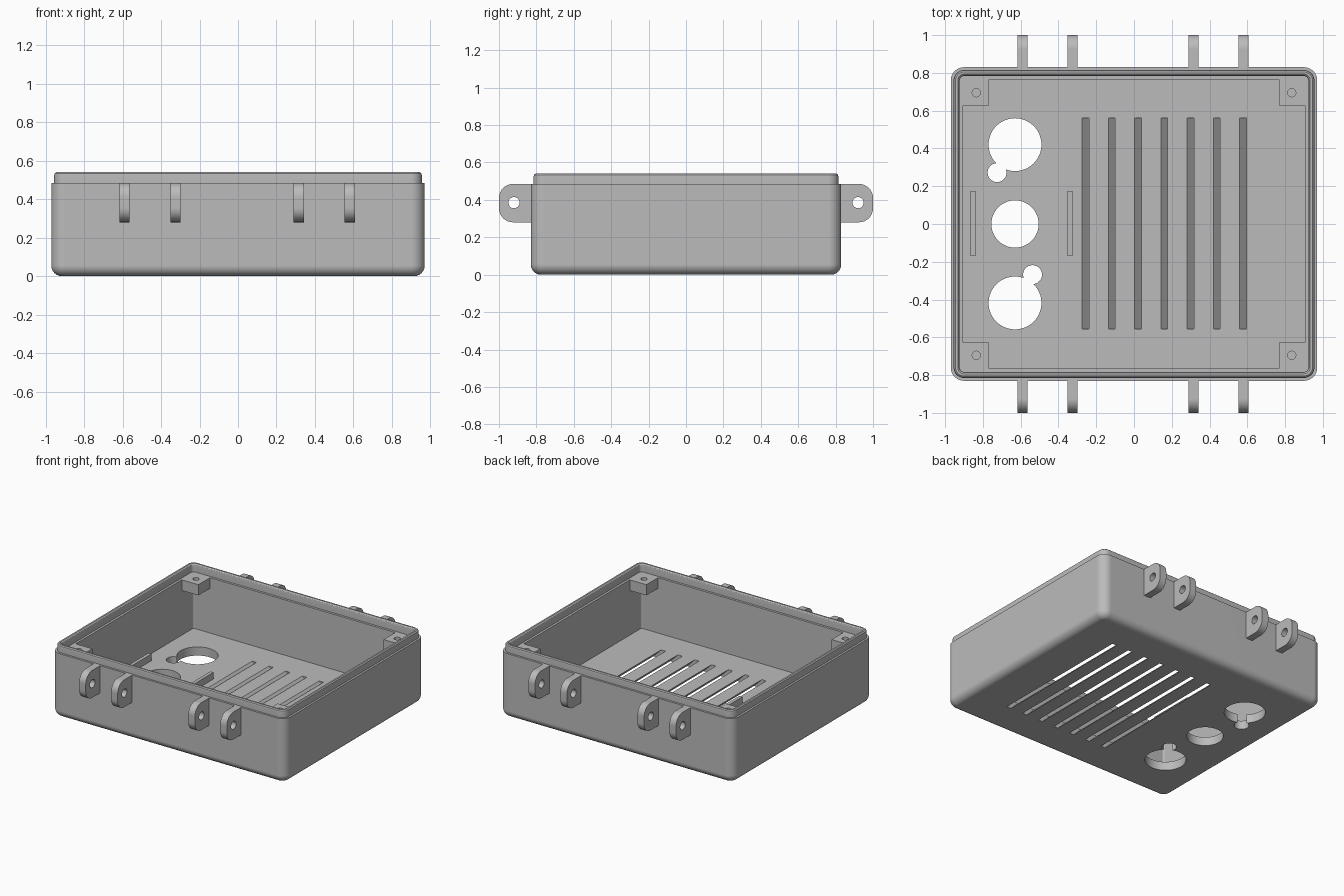
import bpy, bmesh, math

if "Cube" in bpy.data.objects:
    bpy.data.objects.remove(bpy.data.objects["Cube"])

grey = bpy.data.materials.new("light_grey")
grey.diffuse_color = (0.5, 0.5, 0.5, 1)
grey.use_nodes = True
grey.node_tree.nodes["Principled BSDF"].inputs["Base Color"].default_value = grey.diffuse_color


def make(name, bm):
    bmesh.ops.recalc_face_normals(bm, faces=bm.faces)
    me = bpy.data.meshes.new(name)
    bm.to_mesh(me)
    bm.free()
    ob = bpy.data.objects.new(name, me)
    bpy.context.collection.objects.link(ob)
    me.materials.append(grey)
    return ob


def loft(name, rings):
    """Closed skin through equal-length point rings, capped at both ends."""
    bm = bmesh.new()
    vs = [[bm.verts.new(p) for p in r] for r in rings]
    n = len(vs[0])
    for a, b in zip(vs, vs[1:]):
        for i in range(n):
            j = (i + 1) % n
            bm.faces.new((a[i], a[j], b[j], b[i]))
    bm.faces.new(vs[0])
    bm.faces.new(vs[-1])
    return make(name, bm)


def box(name, x0, x1, y0, y1, z0, z1):
    return loft(name, [[(x0, y0, z), (x1, y0, z), (x1, y1, z), (x0, y1, z)] for z in (z0, z1)])


def cylinder(name, centre, r, h, axis="Z", n=48):
    rings = []
    for d in (-h / 2, h / 2):
        ring = []
        for i in range(n):
            t = 2 * math.pi * i / n
            c, s = r * math.cos(t), r * math.sin(t)
            off = (c, s, d) if axis == "Z" else (d, c, s)
            ring.append([p + q for p, q in zip(centre, off)])
        rings.append(ring)
    return loft(name, rings)


def cut(ob, cutter):
    mod = ob.modifiers.new("cut", "BOOLEAN")
    mod.operation, mod.solver, mod.object = "DIFFERENCE", "EXACT", cutter
    bpy.context.view_layer.objects.active = ob
    bpy.ops.object.modifier_apply(modifier=mod.name)
    bpy.data.objects.remove(cutter)


def smooth(ob):
    bpy.ops.object.select_all(action="DESELECT")
    ob.select_set(True)
    bpy.context.view_layer.objects.active = ob
    bpy.ops.object.shade_smooth_by_angle(angle=math.radians(30))
    ob.modifiers.new("flat_caps", "WEIGHTED_NORMAL").keep_sharp = True


def rounded_rect(inset, z, n=8):
    """Case outline moved inwards by inset, at height z."""
    hx, hy, r = 0.97 - inset, 0.83 - inset, max(0.07 - inset, 0.012)
    pts = []
    for k, (sx, sy) in enumerate([(1, 1), (-1, 1), (-1, -1), (1, -1)]):
        for i in range(n + 1):
            t = math.pi / 2 * (k + i / n)
            pts.append((sx * (hx - r) + r * math.cos(t), sy * (hy - r) + r * math.sin(t), z))
    return pts


# Case shell: rounded base, step, rounded lip, ledge, cavity
FLOOR = 0.065
R = 0.055
section = []
for i in range(7):
    t = math.pi / 2 * i / 6
    section.append((R * (1 - math.sin(t)), R * (1 - math.cos(t))))
section += [(0, 0.485), (0.015, 0.485), (0.015, 0.525), (0.0175, 0.534), (0.025, 0.54),
            (0.037, 0.54), (0.044, 0.534), (0.047, 0.525), (0.047, 0.48),
            (0.064, 0.48), (0.064, FLOOR)]
case = loft("case_shell", [rounded_rect(d, z) for d, z in section])

# Round connector openings with small notches
for x, y, r in [(-0.63, 0.42, 0.14), (-0.725, 0.272, 0.05), (-0.63, 0, 0.125),
                (-0.63, -0.418, 0.14), (-0.537, -0.268, 0.05)]:
    cut(case, cylinder("hole_cutter", (x, y, 0.03), r, 0.2))

# Slanted ventilation slots
for i in range(7):
    xc, w = -0.257 + 0.139 * i, 0.018
    prof = []
    for z, sides in ((FLOOR + 0.04, (-w, w)), (-0.04, (w, -w))):
        prof += [(xc + FLOOR - z + s, z) for s in sides]
    cut(case, loft("slot_cutter", [[(x, y, z) for x, z in prof] for y in (-0.557, 0.56)]))
smooth(case)

# Corner screw blocks
for sx in (-1, 1):
    for sy in (-1, 1):
        xs = sorted((sx * 0.768, sx * 0.915))
        ys = sorted((sy * 0.628, sy * 0.775))
        block = box("screw_block", *xs, *ys, 0.40, 0.48)
        cut(block, cylinder("screw_cutter", (sx * 0.835, sy * 0.695, 0.46), 0.022, 0.2, n=24))
        smooth(block)

# Retaining ribs on the floor
for x in (-0.853, -0.338):
    box("floor_rib", x - 0.013, x + 0.013, -0.17, 0.175, FLOOR - 0.01, 0.115)

# Hinge lugs on front and back
for sy in (-1, 1):
    for x in (-0.59, -0.325, 0.315, 0.58):
        prof, r = [(0.80, 0.28)], 0.075
        for cz, start in ((0.28 + r, -90), (0.485 - r, 0)):
            for i in range(9):
                t = math.radians(start + 90 * i / 8)
                prof.append((1 - r + r * math.cos(t), cz + r * math.sin(t)))
        prof.append((0.80, 0.485))
        lug = loft("hinge_lug", [[(x + d, sy * y, z) for y, z in prof] for d in (-0.027, 0.027)])
        cut(lug, cylinder("pin_cutter", (x, sy * 0.92, 0.385), 0.03, 0.2, "X", 24))
        smooth(lug)
